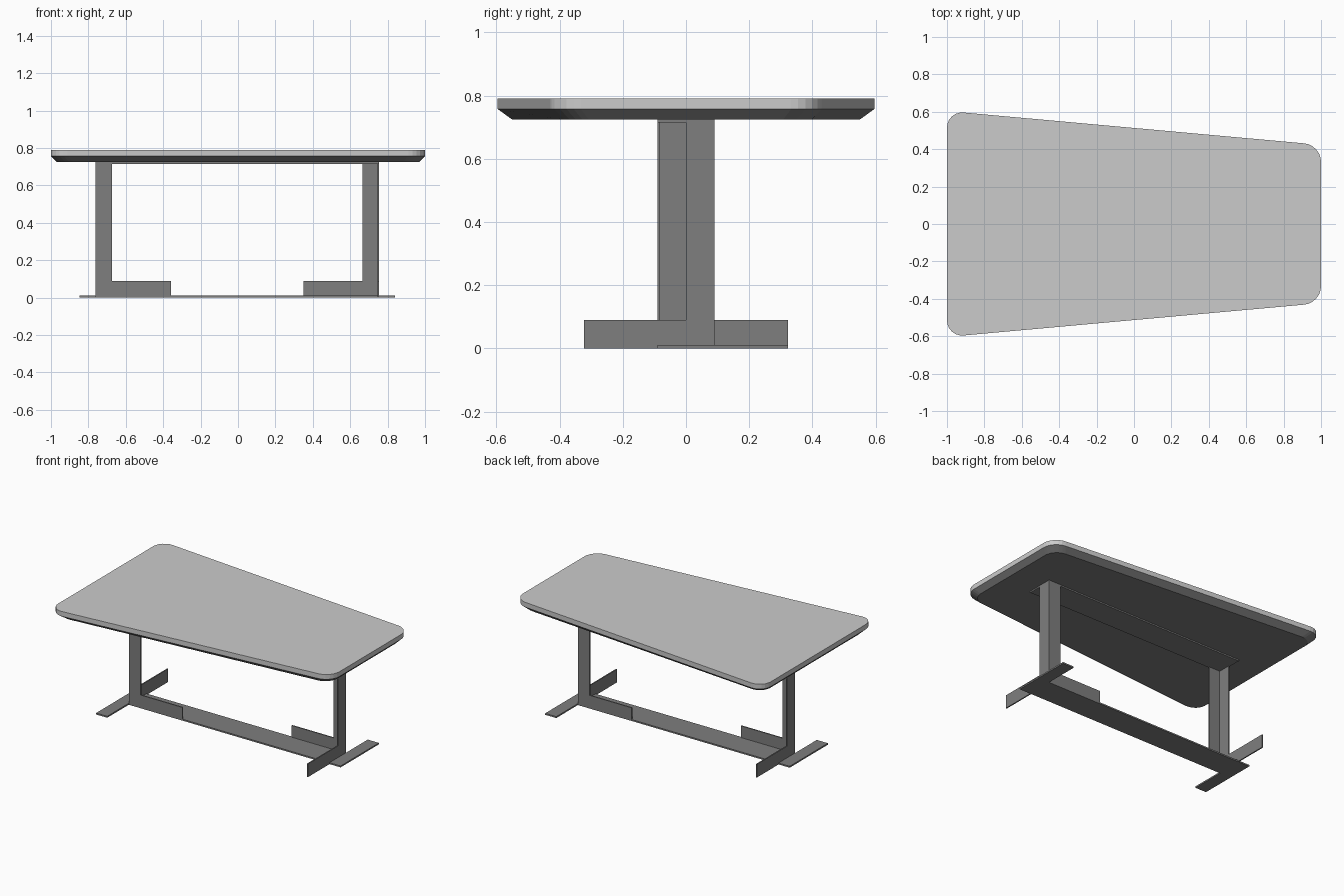
import bpy, bmesh, math
from mathutils import Vector

cube = bpy.data.objects.get("Cube")
if cube:
    bpy.data.objects.remove(cube)


def material(name, value):
    m = bpy.data.materials.new(name)
    m.use_nodes = True
    colour = (value, value, value, 1)
    m.diffuse_color = colour
    m.node_tree.nodes["Principled BSDF"].inputs["Base Color"].default_value = colour
    return m


light = material("light grey top", 0.6)
steel = material("mid grey steel", 0.21)


def add_object(name, bm, mats):
    bmesh.ops.recalc_face_normals(bm, faces=bm.faces)
    mesh = bpy.data.meshes.new(name)
    bm.to_mesh(mesh)
    bm.free()
    for m in mats:
        mesh.materials.append(m)
    ob = bpy.data.objects.new(name, mesh)
    bpy.context.collection.objects.link(ob)
    return ob


def slab(name, outline, lift, mats=(steel,)):
    """Flat outline of 3D points, thickened along the lift vector."""
    bm = bmesh.new()
    face = bm.faces.new([bm.verts.new(p) for p in outline])
    grown = bmesh.ops.extrude_face_region(bm, geom=[face], use_keep_orig=True)["geom"]
    bmesh.ops.translate(bm, vec=lift, verts=[v for v in grown if isinstance(v, bmesh.types.BMVert)])
    return add_object(name, bm, mats)


# Tabletop: tapered outline with rounded corners, chamfered underneath
def rounded(corners, reach, steps):
    pts = []
    w = math.cos(math.pi / 4)
    for i, c in enumerate(corners):
        a = c + (corners[i - 1] - c).normalized() * reach
        b = c + (corners[(i + 1) % len(corners)] - c).normalized() * reach
        for k in range(steps + 1):
            t = k / steps
            f, g, h = (1 - t) ** 2, 2 * t * (1 - t) * w, t * t
            pts.append((a * f + c * g + b * h) / (f + g + h))
    return pts


outline = rounded([Vector(p) for p in ((-1, -0.604), (1, -0.423), (1, 0.423), (-1, 0.604))], 0.09, 6)
bm = bmesh.new()
rings = [[bm.verts.new((p.x * sx, p.y * sy, z)) for p in outline]
         for z, sx, sy in ((0.79, 1, 1), (0.757, 1, 1), (0.725, 0.968, 0.925))]
bm.faces.new(rings[0])
bm.faces.new(rings[2]).material_index = 1
for level in range(2):
    for i in range(len(outline)):
        quad = (rings[level][i - 1], rings[level][i], rings[level + 1][i], rings[level + 1][i - 1])
        bm.faces.new(quad).material_index = level
add_object("tabletop", bm, (light, steel))

# Base: each end is the other turned half way round the vertical axis
MID, T, W = -0.004, 0.008, 0.09
OUT, TIP, REACH, TOP = 0.759, 0.843, 0.323, 0.725


def turned(s, points):
    return [(MID + s * x, s * y, z) for x, y, z in points]


for s, side in ((1, "left"), (-1, "right")):
    # L-shaped plate across the end, with a foot reaching out
    across = [(-REACH, 0), (W, 0), (W, TOP), (0, TOP), (0, W), (-REACH, W)]
    slab(side + "_cross_plate", turned(s, [(OUT, y, z) for y, z in across]), (-s * T, 0, 0))
    # L-shaped plate along the length, with a foot reaching inwards
    along = [(0.353, 0), (OUT - T, 0), (OUT - T, TOP), (OUT - W, TOP), (OUT - W, W), (0.353, W)]
    slab(side + "_long_plate", turned(s, [(x, W, z) for x, z in along]), (0, -s * T, 0))

# Floor plate: a strip with one foot at each end, in a Z outline
half = [(TIP, -W, 0), (TIP, REACH, 0), (OUT, REACH, 0), (OUT, W, 0)]
slab("floor_plate", turned(1, half) + turned(-1, half), (0, 0, 0.01))

# Mounting strip beneath the tabletop
strip = [(OUT, -W, 0.715), (OUT, W, 0.715)]
slab("mounting_strip", turned(1, strip) + turned(-1, strip), (0, 0, 0.0095))
